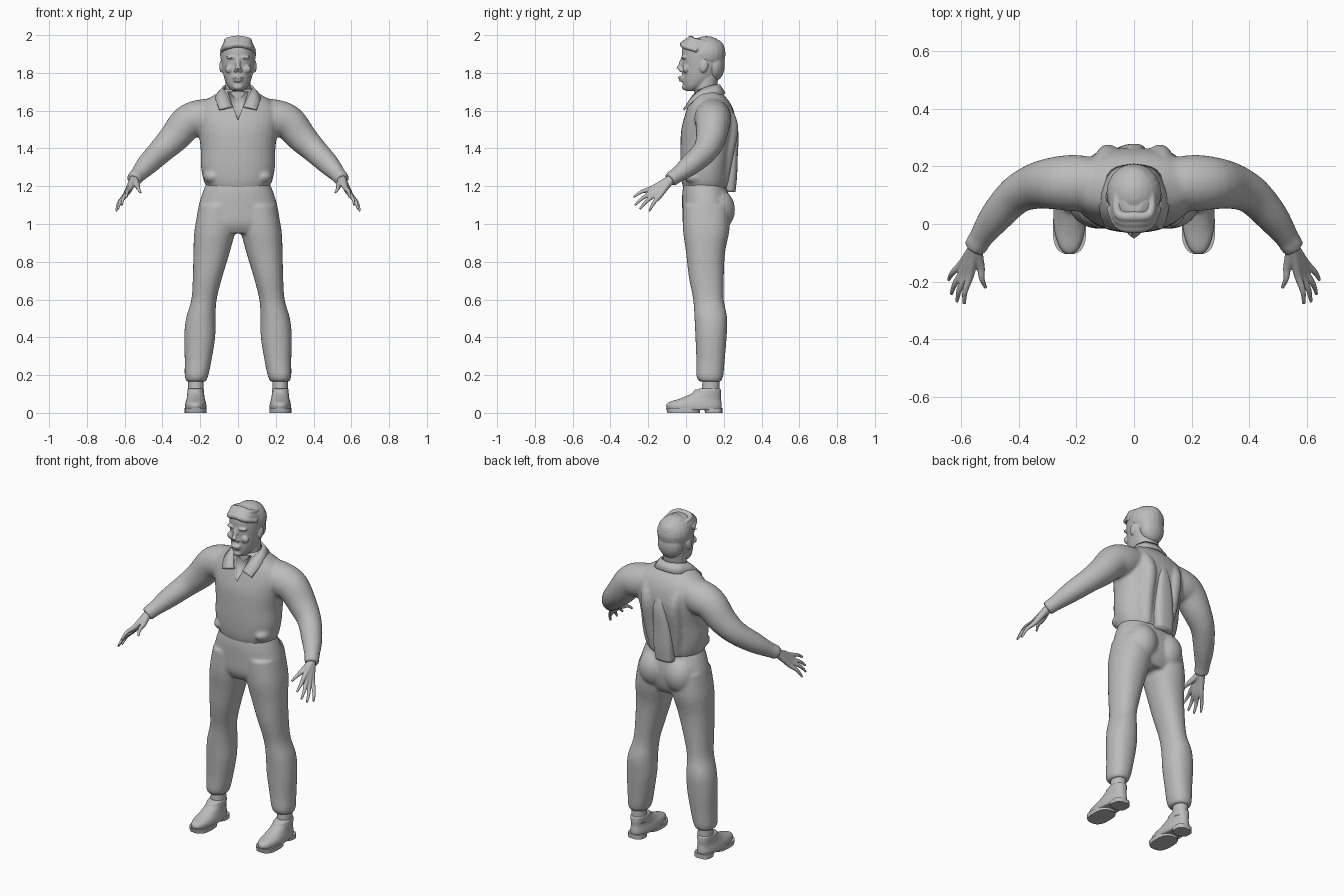
import bpy
import bmesh
import math
from mathutils import Vector, Matrix

cube = bpy.data.objects.get("Cube")
if cube:
    bpy.data.objects.remove(cube, do_unlink=True)

# One plain grey for the whole figure
grey = bpy.data.materials.new("plain grey")
grey.use_nodes = True
grey.diffuse_color = (0.5, 0.5, 0.5, 1)
grey.node_tree.nodes["Principled BSDF"].inputs["Base Color"].default_value = (0.5, 0.5, 0.5, 1)


def smooth_path(points, steps=4):
    """Catmull-Rom interpolation of vectors of any size."""
    pts = [Vector(p) for p in points]
    pts = [pts[0]] + pts + [pts[-1]]
    result = []
    for a, b, c, d in zip(pts, pts[1:], pts[2:], pts[3:]):
        for i in range(steps):
            t = i / steps
            result.append((b * 2 + (c - a) * t + (a * 2 - b * 5 + c * 4 - d) * t * t
                           + (b * 3 - a - c * 3 + d) * t ** 3) / 2)
    return result + [pts[-1]]


def skin(bm, rings):
    """Join rings of points into a capped tube."""
    loops = [[bm.verts.new(p) for p in ring] for ring in rings]
    for low, high in zip(loops, loops[1:]):
        for i in range(len(low)):
            j = (i + 1) % len(low)
            bm.faces.new((low[i], low[j], high[j], high[i]))
    bm.faces.new(loops[0])
    bm.faces.new(loops[-1])


def angles(count):
    return [math.tau * i / count for i in range(count)]


def stack(bm, levels, side=1, power=0.9, steps=4, count=32):
    """Level rings: centre x, height, half width, front y, back y."""
    def bend(v):
        return math.copysign(abs(v) ** power, v)
    rings = []
    for x, z, half, front, back in smooth_path(levels, steps):
        mid, depth = (front + back) / 2, (back - front) / 2
        rings.append([(side * (x + half * bend(math.cos(a))), mid + depth * bend(math.sin(a)), z)
                      for a in angles(count)])
    skin(bm, rings)


def limb(bm, path, side=1, steps=4, count=16):
    """Round tube along a path: x, y, z, radius."""
    pts = smooth_path(path, steps)
    rings = []
    for i, p in enumerate(pts):
        along = (pts[min(i + 1, len(pts) - 1)] - pts[max(i - 1, 0)]).to_3d().normalized()
        helper = Vector((0, 0, 1)) if abs(along.z) < 0.95 else Vector((0, 1, 0))
        u = along.cross(helper).normalized()
        v = u.cross(along)
        ring = [p.to_3d() + (u * math.cos(a) + v * math.sin(a)) * p[3] for a in angles(count)]
        rings.append([(side * q.x, q.y, q.z) for q in ring])
    skin(bm, rings)


def blob(bm, centre, size, tilt=0):
    matrix = (Matrix.Translation(centre) @ Matrix.Rotation(tilt, 4, 'X')
              @ Matrix.Diagonal((*size, 1)))
    bmesh.ops.create_uvsphere(bm, u_segments=20, v_segments=12, radius=1, matrix=matrix)


def finish(name, bm, voxel=None, relax=4):
    bmesh.ops.recalc_face_normals(bm, faces=bm.faces)
    mesh = bpy.data.meshes.new(name)
    for face in bm.faces:
        face.smooth = True
    bm.to_mesh(mesh)
    bm.free()
    mesh.materials.append(grey)
    obj = bpy.data.objects.new(name, mesh)
    bpy.context.collection.objects.link(obj)
    if voxel:
        fuse = obj.modifiers.new("fuse", 'REMESH')
        fuse.mode = 'VOXEL'
        fuse.voxel_size = voxel
        fuse.use_smooth_shade = True
        soften = obj.modifiers.new("soften", 'SMOOTH')
        soften.iterations = relax
    return obj


# Trousers: hips, seat and two legs fused together
bm = bmesh.new()
stack(bm, [(0, 1.22, .165, -.012, .205), (0, 1.16, .19, -.02, .225), (0, 1.08, .212, -.02, .235),
           (0, 1.0, .215, -.016, .225), (0, .95, .16, .01, .2)])
for side in (1, -1):
    stack(bm, [(.105, 1.1, .1, -.015, .23), (.122, .97, .108, -.016, .23), (.14, .85, .096, 0, .207),
               (.161, .72, .078, .015, .2), (.18, .6, .067, .038, .2), (.197, .5, .078, .045, .218),
               (.203, .4, .082, .05, .215), (.211, .28, .071, .055, .205), (.22, .195, .062, .055, .197),
               (.222, .165, .05, .072, .185)], side)
    blob(bm, (side * .088, .16, 1.075), (.095, .1, .115))
finish("trousers", bm, .009)

# Shirt: torso, sleeves, cuffs, back folds
bm = bmesh.new()
stack(bm, [(0, 1.185, .16, -.012, .215), (0, 1.23, .182, -.024, .225), (0, 1.31, .197, -.03, .235),
           (0, 1.4, .198, -.03, .25), (0, 1.5, .212, -.025, .265), (0, 1.58, .222, -.005, .258),
           (0, 1.64, .19, .015, .235), (0, 1.69, .115, .035, .195), (0, 1.715, .075, .05, .175)])
for side in (1, -1):
    limb(bm, [(.1, .14, 1.585, .085), (.2, .142, 1.56, .098), (.27, .142, 1.535, .092),
              (.34, .132, 1.455, .08), (.41, .1, 1.385, .067), (.48, .025, 1.315, .057),
              (.53, -.045, 1.26, .042), (.552, -.08, 1.235, .035)], side, count=24)
    limb(bm, [(.538, -.058, 1.252, .042), (.554, -.084, 1.233, .039)], side)
    limb(bm, [(.11, .195, 1.62, .03), (.09, .235, 1.52, .042), (.085, .21, 1.35, .04),
              (.07, .19, 1.2, .03)], side)
    # gathered cloth above the waist
    blob(bm, (side * .135, .06, 1.25), (.048, .07, .04))
shirt = finish("shirt", bm, .009)

# Neck opening, a shallow wedge that follows the chest
bm = bmesh.new()
for x, z, back in ((0, 1.55, .005), (.055, 1.7, .058), (-.055, 1.7, .058)):
    for y in (-.15, back):
        bm.verts.new((x, y, z))
bmesh.ops.convex_hull(bm, input=bm.verts)
cutter = finish("neck_opening_cutter", bm)
cutter.hide_render = True
cutter.display_type = 'WIRE'
cut = shirt.modifiers.new("neck opening", 'BOOLEAN')
cut.operation = 'DIFFERENCE'
cut.object = cutter

# Loose shirt tail hanging at the back
bm = bmesh.new()
stack(bm, [(-.02, 1.17, .055, .19, .262), (-.015, 1.25, .06, .19, .27), (-.01, 1.36, .055, .2, .274),
           (0, 1.48, .04, .21, .278), (0, 1.56, .02, .22, .26)], power=.7)
finish("shirt_tail", bm)

# Folded collar: a strip around the neck ending in two points
bm = bmesh.new()
for side in (1, -1):
    inner = smooth_path([(0, .175, 1.735), (.055, .155, 1.735), (.076, .1, 1.72),
                         (.06, .045, 1.685), (.028, .002, 1.62)])
    outer = smooth_path([(0, .205, 1.69), (.075, .185, 1.685), (.115, .105, 1.68),
                         (.115, .035, 1.65), (.098, -.012, 1.605)])
    pairs = [[bm.verts.new((side * p.x, p.y, p.z)) for p in pair] for pair in zip(inner, outer)]
    for (a, b), (c, d) in zip(pairs, pairs[1:]):
        bm.faces.new((a, b, d, c) if side > 0 else (a, c, d, b))
bmesh.ops.remove_doubles(bm, verts=bm.verts, dist=.0001)
collar = finish("collar", bm)
thick = collar.modifiers.new("cloth", 'SOLIDIFY')
thick.thickness = .012
thick.offset = 0

# Head: neck, skull, face features and ears
bm = bmesh.new()
stack(bm, [(0, 1.6, .07, .045, .165), (0, 1.68, .065, .045, .16), (0, 1.8, .068, .05, .175)], power=1)
stack(bm, [(0, 1.705, .03, .0, .05), (0, 1.73, .054, -.014, .11), (0, 1.77, .072, -.02, .16),
           (0, 1.82, .083, -.02, .19), (0, 1.88, .09, -.022, .203), (0, 1.93, .088, -.02, .205),
           (0, 1.965, .07, -.003, .187), (0, 1.985, .035, .035, .15)], power=1)
limb(bm, [(0, -.014, 1.88, .011), (0, -.028, 1.845, .013), (0, -.036, 1.818, .016)])
blob(bm, (0, -.022, 1.775), (.03, .022, .009))
blob(bm, (0, -.018, 1.76), (.026, .02, .008))
blob(bm, (0, -.004, 1.725), (.026, .018, .017))
for side in (1, -1):
    blob(bm, (side * .013, -.026, 1.813), (.011, .013, .009))
    blob(bm, (side * .035, -.01, 1.882), (.03, .016, .009))
    blob(bm, (side * .045, .0, 1.82), (.025, .018, .022))
    blob(bm, (side * .088, .095, 1.835), (.011, .021, .034), -.25)
finish("head", bm, .005, 3)

# Hair: a cap with a swept ridge above the forehead and a low nape
bm = bmesh.new()
blob(bm, (0, .108, 1.9), (.096, .102, .095))
blob(bm, (0, .15, 1.84), (.077, .055, .085))
for lift in range(3):
    limb(bm, [(-.086 + .012 * lift, .06 + .02 * lift, 1.92 + .02 * lift, .012),
              (-.055, -.002 + .018 * lift, 1.94 + .016 * lift, .016),
              (0, -.014 + .02 * lift, 1.952 + .014 * lift, .018),
              (.055, -.002 + .018 * lift, 1.94 + .016 * lift, .016),
              (.086 - .012 * lift, .06 + .02 * lift, 1.92 + .02 * lift, .012)])
finish("hair", bm, .006, 2)

tips = [(.515, -.222, 1.165), (.59, -.278, 1.142), (.615, -.27, 1.1),
        (.635, -.245, 1.078), (.645, -.195, 1.068)]
for side, label in ((1, "left"), (-1, "right")):
    # Hand: five digits that merge into the palm and wrist
    bm = bmesh.new()
    wrist = Vector((.55, -.078, 1.238))
    for index, tip in enumerate(tips):
        tip = Vector(tip)
        knuckle = wrist.lerp(tip, .52)
        joint = wrist.lerp(tip, .78) + Vector((.006, 0, .008))
        limb(bm, [(*wrist, .024), (*wrist.lerp(tip, .25), .018), (*knuckle, .014),
                  (*joint, .01), (*tip, .006)], side, count=12)
    finish(label + "_hand", bm, .004, 2)

    # Ankle
    bm = bmesh.new()
    stack(bm, [(.223, .09, .042, .08, .18), (.223, .2, .04, .09, .175)], side, 1)
    finish(label + "_ankle", bm)

    # Shoe upper with a raised opening
    bm = bmesh.new()
    stack(bm, [(.224, .014, .054, -.095, .185), (.224, .035, .057, -.106, .19),
               (.224, .055, .054, -.095, .188), (.224, .075, .048, -.035, .185),
               (.224, .1, .045, .025, .186), (.224, .13, .043, .07, .184)], side)
    limb(bm, [(.19, .08, .118, .009), (.224, .05, .113, .011), (.258, .08, .118, .009)], side)
    finish(label + "_shoe", bm, .006, 2)

    # Sole and heel
    for part, half, front, back in (("sole", .058, -.105, .075), ("heel", .05, .095, .192)):
        bm = bmesh.new()
        stack(bm, [(.224, 0, half, front + .006, back), (.224, .026, half, front, back)],
              side, .75, 1)
        obj = finish(label + "_" + part, bm)
        for poly in obj.data.polygons:
            poly.use_smooth = abs(poly.normal.z) < .7
